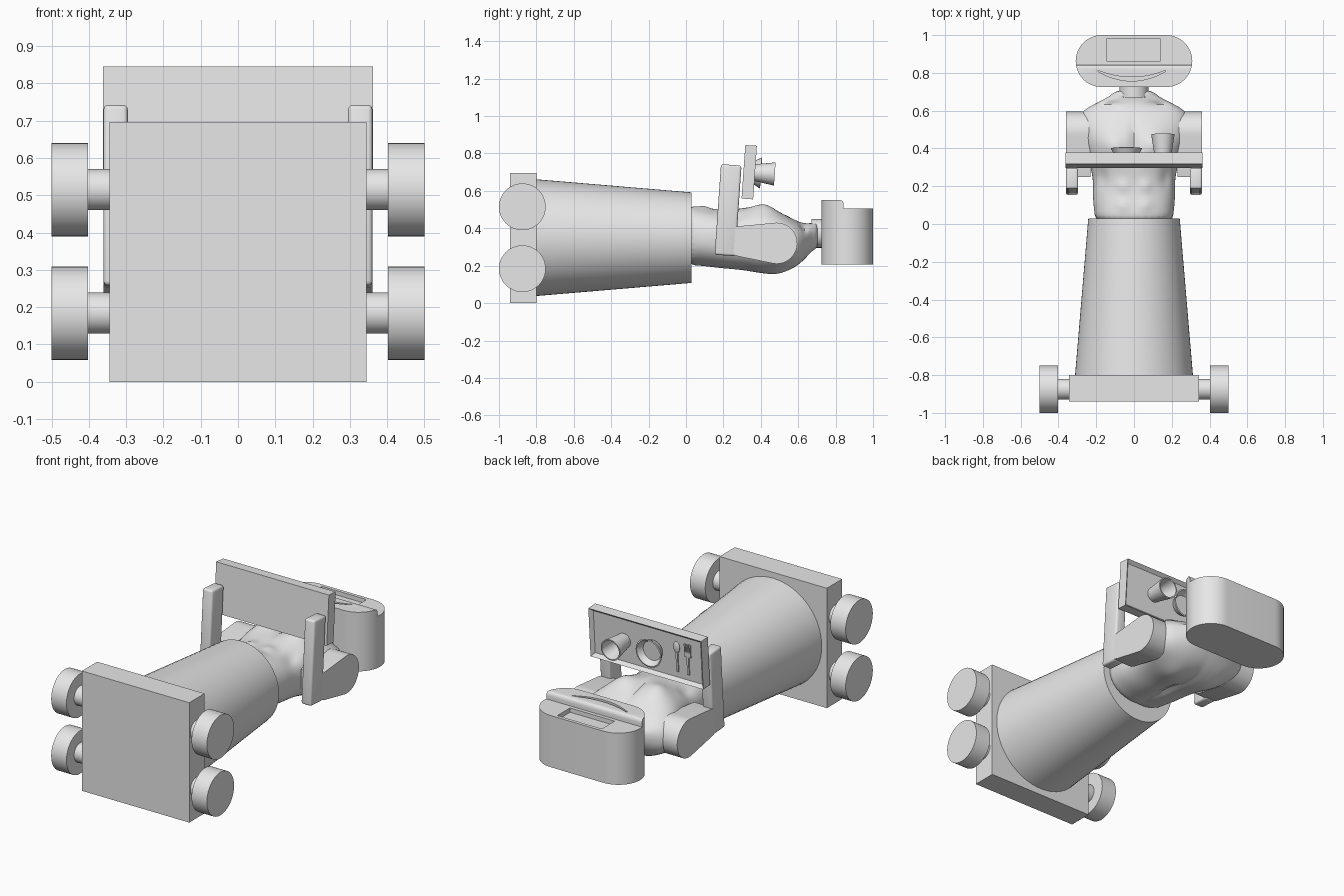
import bpy, bmesh
from math import sin, cos, pi, radians, exp, copysign
from mathutils import Matrix, Vector

cube = bpy.data.objects.get("Cube")
if cube:
    bpy.data.objects.remove(cube, do_unlink=True)

grey = bpy.data.materials.new("plain_grey")
grey.use_nodes = True
COLOUR = (0.8, 0.8, 0.8, 1)
grey.diffuse_color = COLOUR
grey.node_tree.nodes["Principled BSDF"].inputs["Base Color"].default_value = COLOUR

ALONG_X = Matrix.Rotation(pi / 2, 4, 'Y')
ALONG_Y = Matrix.Rotation(-pi / 2, 4, 'X')


def finish(name, bm, matrix=Matrix(), smooth=True):
    bmesh.ops.remove_doubles(bm, verts=bm.verts, dist=1e-5)
    bmesh.ops.transform(bm, matrix=matrix, verts=bm.verts)
    bmesh.ops.recalc_face_normals(bm, faces=bm.faces)
    mesh = bpy.data.meshes.new(name)
    bm.to_mesh(mesh)
    bm.free()
    mesh.materials.append(grey)
    ob = bpy.data.objects.new(name, mesh)
    bpy.context.collection.objects.link(ob)
    if smooth:
        soften(ob)
    return ob


def activate(ob):
    bpy.ops.object.select_all(action='DESELECT')
    ob.select_set(True)
    bpy.context.view_layer.objects.active = ob


def soften(ob):
    activate(ob)
    bpy.ops.object.shade_smooth_by_angle(angle=radians(35))


def loft(rings, closed=True):
    """Skin a list of equal point rings and cap both ends."""
    bm = bmesh.new()
    rows = [[bm.verts.new(p) for p in ring] for ring in rings]
    n = len(rows[0])
    for a, b in zip(rows, rows[1:]):
        for i in range(n):
            j = (i + 1) % n
            bm.faces.new((a[i], a[j], b[j], b[i]))
    if closed:
        bm.faces.new(rows[0])
        bm.faces.new(rows[-1])
    return bm


def lathe(name, profile, matrix, steps=48):
    """Turn (radius, height) pairs round local z."""
    rings = [[(max(r, 1e-4) * cos(2 * pi * i / steps), max(r, 1e-4) * sin(2 * pi * i / steps), h)
              for i in range(steps)] for r, h in profile]
    return finish(name, loft(rings), matrix)


def rod(name, radius, lo, hi, matrix):
    return lathe(name, [(radius, lo), (radius, hi)], matrix)


def prism(points, lo, hi):
    return loft([[(x, y, h) for x, y in points] for h in (lo, hi)])


def box(name, centre, size, matrix=Matrix(), bevel=0):
    bm = bmesh.new()
    bmesh.ops.create_cube(bm, size=1, matrix=Matrix.Translation(centre) @ Matrix.Diagonal((*size, 1)))
    if bevel:
        bmesh.ops.bevel(bm, geom=bm.edges[:], offset=bevel, segments=3, profile=0.5, affect='EDGES')
    return finish(name, bm, matrix, smooth=bool(bevel))


def arc(cx, cy, r, start, end, steps=24):
    return [(cx + r * cos(radians(start + (end - start) * i / steps)),
             cy + r * sin(radians(start + (end - start) * i / steps))) for i in range(steps + 1)]


def carve(ob, cutter):
    mod = ob.modifiers.new("cut", 'BOOLEAN')
    mod.object, mod.operation, mod.solver = cutter, 'DIFFERENCE', 'EXACT'
    activate(ob)
    bpy.ops.object.modifier_apply(modifier=mod.name)
    bpy.data.objects.remove(cutter, do_unlink=True)
    soften(ob)


# Wheeled base
box("base_plate", (0, -0.87, 0.348), (0.69, 0.14, 0.696))
for side, sx in (("left", 1), ("right", -1)):
    for place, z in (("upper", 0.515), ("lower", 0.184)):
        at = Matrix.Translation((0, -0.875, z)) @ Matrix.Rotation(sx * pi / 2, 4, 'Y')
        rod(f"{side}_{place}_axle", 0.055, 0.34, 0.41, at)
        rod(f"{side}_{place}_wheel", 0.125, 0.402, 0.5, at)

# Tapered skirt
lathe("skirt", [(0.312, -0.8), (0.242, 0.03)], Matrix.Translation((0, 0, 0.35)) @ ALONG_Y, 64)

# Torso: (height along y, half width, back z, front z)
sections = [(0.0, 0.205, 0.20, 0.52), (0.06, 0.21, 0.20, 0.52), (0.14, 0.22, 0.19, 0.505),
            (0.22, 0.215, 0.18, 0.495), (0.30, 0.23, 0.175, 0.51), (0.38, 0.25, 0.16, 0.515),
            (0.46, 0.285, 0.155, 0.50), (0.54, 0.30, 0.17, 0.47), (0.60, 0.28, 0.20, 0.435),
            (0.645, 0.19, 0.245, 0.425), (0.68, 0.12, 0.285, 0.43), (0.71, 0.10, 0.295, 0.435)]
rings = []
for y, hw, back, front in sections:
    ring = []
    for i in range(32):
        c, s = cos(2 * pi * i / 32), sin(2 * pi * i / 32)
        ring.append((hw * copysign(abs(c) ** 0.85, c), y,
                     (back + front) / 2 + (front - back) / 2 * copysign(abs(s) ** 0.85, s)))
    rings.append(ring)
torso = finish("torso", loft(rings))
mod = torso.modifiers.new("round", 'SUBSURF')
mod.levels = 2
activate(torso)
bpy.ops.object.modifier_apply(modifier=mod.name)
# Muscles: x, y, spread in x, spread in y, swell at front, swell at back
muscles = [(0.11, 0.42, 0.07, 0.07, 0.03, 0), (0, 0.44, 0.02, 0.10, -0.015, 0),
           (0.06, 0.10, 0.035, 0.03, 0.010, 0), (0.06, 0.20, 0.035, 0.03, 0.012, 0),
           (0.12, 0.48, 0.06, 0.09, 0, 0.012), (0, 0.30, 0.025, 0.20, 0, -0.02),
           (0.17, 0.25, 0.03, 0.05, -0.015, 0), (0.14, 0.63, 0.06, 0.02, -0.02, 0)]
for v in torso.data.vertices:
    x, y, z = v.co
    for mx, my, wx, wy, front, back in muscles:
        weight = exp(-((abs(x) - mx) / wx) ** 2 - ((y - my) / wy) ** 2)
        v.co.z += weight * (front if z > 0.34 else -back)
soften(torso)

# Neck
rod("neck", 0.077, 0.67, 0.74, Matrix.Translation((0, 0, 0.373)) @ ALONG_Y)

# Arms: a rounded upper arm that narrows to the elbow, and a raised forearm
TO_X = Matrix(((0, 0, 1, 0), (1, 0, 0, 0), (0, 1, 0, 0), (0, 0, 0, 1)))
upper = arc(0.485, 0.32, 0.11, -105, 100) + [(0.29, 0.412), (0.25, 0.405), (0.25, 0.26), (0.28, 0.25)]
for side, sx in (("left", 1), ("right", -1)):
    lo, hi = sorted((sx * 0.23, sx * 0.36))
    finish(f"{side}_upper_arm", prism(upper, lo, hi), TO_X)
    tilt = Matrix.Translation((sx * 0.328, 0.225, 0.497)) @ Matrix.Rotation(radians(-4), 4, 'X')
    box(f"{side}_forearm", (0, 0, 0), (0.065, 0.11, 0.485), tilt, bevel=0.012)

# Serving tray with a raised rim
TRAY = Matrix.Translation((0, 0.338, 0.70)) @ Matrix.Rotation(radians(-4), 4, 'X')
FLOOR = 0.012
bm = bmesh.new()
bmesh.ops.create_cube(bm, size=1, matrix=Matrix.Diagonal((0.724, 0.062, 0.287, 1)))
top = [f for f in bm.faces if f.normal.y > 0.9]
bmesh.ops.inset_region(bm, faces=top, thickness=0.025)
bmesh.ops.translate(bm, verts=top[0].verts, vec=(0, FLOOR - 0.031, 0))
finish("tray", bm, TRAY, smooth=False)

# Cup and plate
lathe("cup", [(0, 0), (0.042, 0), (0.062, 0.125), (0.055, 0.125), (0.037, 0.012), (0, 0.012)],
      TRAY @ Matrix.Translation((0.153, FLOOR, 0)) @ ALONG_Y)
lathe("plate", [(0, 0), (0.055, 0), (0.083, 0.05), (0.076, 0.052), (0.056, 0.02), (0, 0.02)],
      TRAY @ Matrix.Translation((-0.04, FLOOR, 0)) @ ALONG_Y)

# Spoon and fork
box("spoon_handle", (-0.19, FLOOR + 0.004, -0.03), (0.012, 0.008, 0.12), TRAY)
bm = bmesh.new()
bmesh.ops.create_uvsphere(bm, u_segments=24, v_segments=12, radius=1)
finish("spoon_bowl", bm, TRAY @ Matrix.Translation((-0.19, FLOOR + 0.004, 0.055)) @ Matrix.Diagonal((0.02, 0.009, 0.034, 1)))
box("fork_handle", (-0.26, FLOOR + 0.004, -0.035), (0.012, 0.008, 0.11), TRAY)
box("fork_neck", (-0.26, FLOOR + 0.004, 0.03), (0.04, 0.008, 0.03), TRAY)
for i in (-1, 0, 1):
    box("fork_tine", (-0.26 + i * 0.016, FLOOR + 0.004, 0.065), (0.008, 0.008, 0.05), TRAY)

# Head with a recessed screen
HEAD_Y, R, SPAN = 0.8625, 0.1375, 0.171
outline = arc(SPAN, HEAD_Y, R, -90, 90) + arc(-SPAN, HEAD_Y, R, 90, 270)
head = finish("head", prism(outline, 0.207, 0.507))
carve(head, box("screen_cutter", (-0.003, 0.922, 0.507), (0.286, 0.116, 0.05)))

# Protruding jaw with a curved smile
JAW_TOP = 0.843
lower = [p for p in outline if p[1] < JAW_TOP - 0.004]
right_part = [p for p in lower if p[0] > 0]
left_part = [p for p in lower if p[0] < 0]
bm = prism(left_part + right_part + [(0.307, JAW_TOP), (-0.307, JAW_TOP)], 0.5, 0.55)
edges = [e for e in bm.edges if all(v.co.z > 0.54 and abs(v.co.y - JAW_TOP) < 1e-4 for v in e.verts)]
bmesh.ops.bevel(bm, geom=edges, offset=0.025, segments=5, profile=0.5, affect='EDGES')
jaw = finish("jaw", bm)
smile = [(-0.012 + 0.178 * t, 0.757 + 0.05 * t * t) for t in [i / 12 for i in range(-12, 13)]]
smile += [(-0.012 + 0.178 * t, 0.777 + 0.036 * t * t) for t in [i / 12 for i in range(12, -13, -1)]]
carve(jaw, finish("smile_cutter", prism(smile, 0.53, 0.6), smooth=False))
